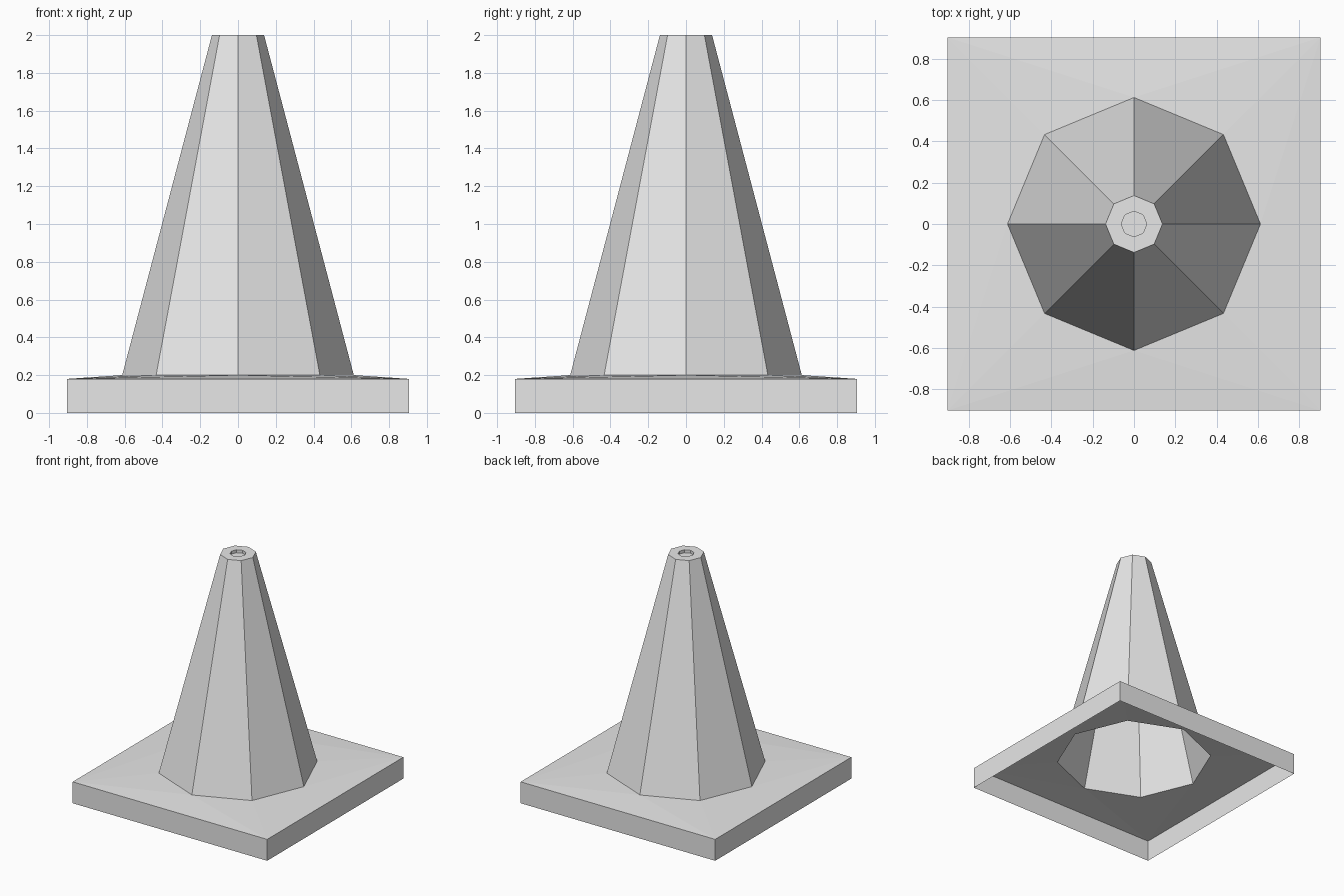
import bpy, bmesh, math

if "Cube" in bpy.data.objects:
    bpy.data.objects.remove(bpy.data.objects["Cube"])

SIDES = 8
HALF = 0.905       # half width of the square base
CONE_R = 0.613     # radius where the cone meets the base

grey = bpy.data.materials.new("light grey")
grey.diffuse_color = (0.8, 0.8, 0.8, 1)
grey.use_nodes = True
grey.node_tree.nodes["Principled BSDF"].inputs["Base Color"].default_value = grey.diffuse_color


def ring(bm, count, radius, z, start=0.0):
    """Counter-clockwise ring of vertices."""
    return [bm.verts.new((radius * math.cos(start + 2 * math.pi * i / count),
                          radius * math.sin(start + 2 * math.pi * i / count), z))
            for i in range(count)]


def bridge(bm, a, b):
    """Quads between two rings of equal size."""
    n = len(a)
    for i in range(n):
        k = (i + 1) % n
        bm.faces.new((a[i], a[k], b[k], b[i]))


def finish(bm, name):
    mesh = bpy.data.meshes.new(name)
    bm.to_mesh(mesh)
    bm.free()
    mesh.materials.append(grey)
    obj = bpy.data.objects.new(name, mesh)
    bpy.context.collection.objects.link(obj)
    return obj


# Base: open-bottomed square skirt with a slightly raised top around the cone
bm = bmesh.new()
corner_r = HALF * math.sqrt(2)
bottom = ring(bm, 4, corner_r, 0.0, math.pi / 4)
top = ring(bm, 4, corner_r, 0.18, math.pi / 4)
bridge(bm, bottom, top)
opening = ring(bm, SIDES, CONE_R, 0.2)
for j in range(4):
    axis, diag, nxt = opening[2 * j], opening[2 * j + 1], opening[(2 * j + 2) % SIDES]
    bm.faces.new((top[j], diag, axis))
    bm.faces.new((top[j], nxt, diag))
    bm.faces.new((top[j], top[(j + 1) % 4], nxt))
finish(bm, "base")

# Cone: hollow eight-sided shell with a flat rim and a shallow pit in its tip
bm = bmesh.new()
profile = [(CONE_R, 0.2), (0.138, 2.0), (0.062, 2.0), (0.062, 1.975)]
rings = [ring(bm, SIDES, r, z) for r, z in profile]
for a, b in zip(rings, rings[1:]):
    bridge(bm, a, b)
bm.faces.new(rings[-1])
finish(bm, "cone")
